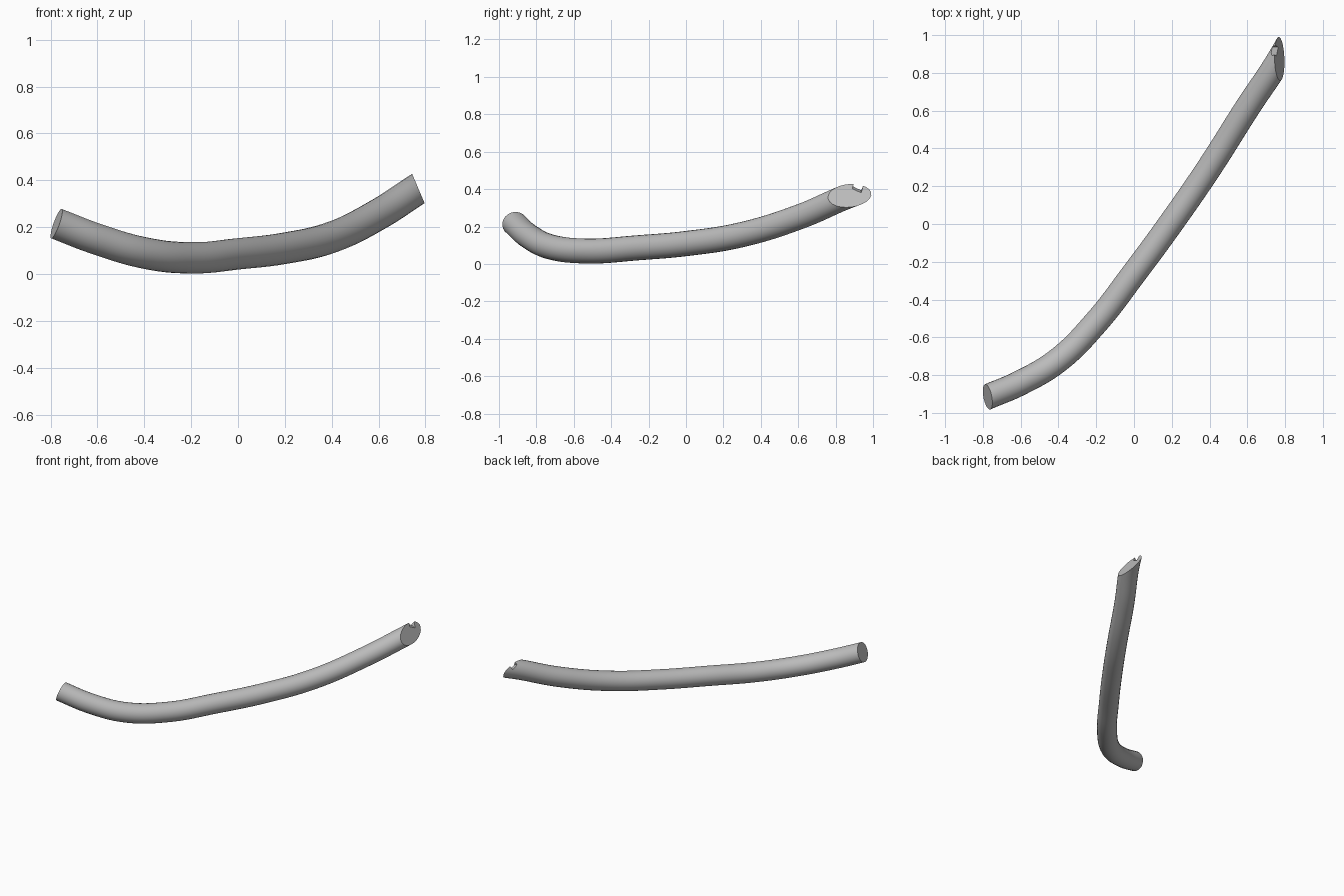
import bpy, bmesh
from mathutils import Vector

if "Cube" in bpy.data.objects:
    bpy.data.objects.remove(bpy.data.objects["Cube"])

RADIUS = 0.067
# centre line, running a little past both cut ends
PATH = [(-0.95, -0.99, 0.285), (-0.775, -0.915, 0.215), (-0.6, -0.84, 0.148),
        (-0.4, -0.72, 0.09), (-0.2, -0.52, 0.069), (0.0, -0.262, 0.086),
        (0.2, 0.01, 0.11), (0.4, 0.3, 0.157), (0.6, 0.615, 0.255),
        (0.77, 0.872, 0.365), (0.95, 1.2, 0.475)]

grey = bpy.data.materials.new("grey")
grey.diffuse_color = (0.5, 0.5, 0.5, 1)
grey.use_nodes = True
grey.node_tree.nodes["Principled BSDF"].inputs["Base Color"].default_value = grey.diffuse_color

# round sweep along the centre line
curve = bpy.data.curves.new("tube_path", 'CURVE')
curve.dimensions = '3D'
curve.bevel_depth = RADIUS
curve.bevel_resolution = 10
curve.resolution_u = 10
spline = curve.splines.new('BEZIER')
spline.bezier_points.add(len(PATH) - 1)
for point, co in zip(spline.bezier_points, PATH):
    point.co = co
    point.handle_left_type = point.handle_right_type = 'AUTO'
path = bpy.data.objects.new("tube_path", curve)
bpy.context.collection.objects.link(path)
bpy.context.view_layer.update()
mesh = bpy.data.meshes.new_from_object(
    path.evaluated_get(bpy.context.evaluated_depsgraph_get()))
bpy.data.objects.remove(path)

# slanted, capped cuts at both ends
bm = bmesh.new()
bm.from_mesh(mesh)
bmesh.ops.remove_doubles(bm, verts=bm.verts, dist=1e-5)
for co, normal in (((-0.775, -0.915, 0.215), (-0.92, -0.18, 0.33)),
                   ((0.77, 0.872, 0.365), (0.92, 0.0, 0.39))):
    cut = bmesh.ops.bisect_plane(bm, geom=bm.verts[:] + bm.edges[:] + bm.faces[:],
                                 plane_co=co, plane_no=normal, clear_outer=True)
    rim = [e for e in cut["geom_cut"] if isinstance(e, bmesh.types.BMEdge)]
    bmesh.ops.contextual_create(bm, geom=rim)
bmesh.ops.recalc_face_normals(bm, faces=bm.faces)
bm.to_mesh(mesh)
bm.free()
mesh.materials.clear()
mesh.materials.append(grey)
tube = bpy.data.objects.new("bent_tube", mesh)
bpy.context.collection.objects.link(tube)

# small notch in the pointed tip
bpy.ops.mesh.primitive_cube_add(size=1, location=(0.775, 0.925, 0.42),
                                rotation=(-0.35, 0.4, 0))
cutter = bpy.context.object
cutter.name = "notch_cutter"
cutter.scale = (0.08, 0.05, 0.07)
cutter.hide_render = True
cutter.hide_set(True)
notch = tube.modifiers.new("notch", 'BOOLEAN')
notch.operation = 'DIFFERENCE'
notch.solver = 'EXACT'
notch.object = cutter
bpy.context.view_layer.objects.active = tube
tube.select_set(True)
bpy.ops.object.modifier_apply(modifier=notch.name)
bpy.data.objects.remove(cutter)
bpy.ops.object.shade_smooth_by_angle(angle=0.6)
